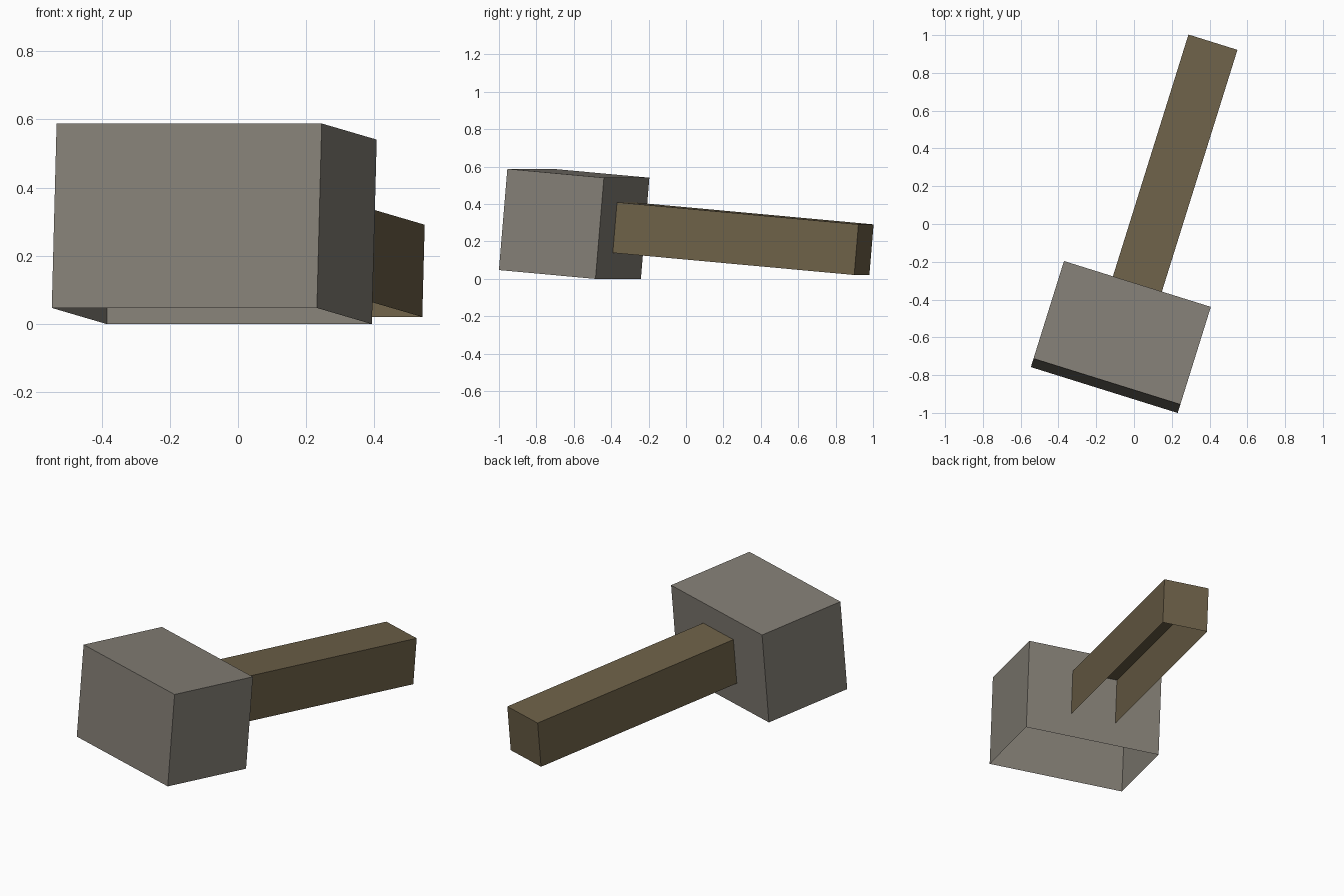
import bpy, bmesh, math
from mathutils import Vector, Matrix

if "Cube" in bpy.data.objects:
    bpy.data.objects.remove(bpy.data.objects["Cube"])

UNIT = 0.543  # side of the square hammer head section


def make_material(name, rgb):
    m = bpy.data.materials.new(name)
    m.diffuse_color = (*rgb, 1.0)
    m.use_nodes = True
    m.node_tree.nodes["Principled BSDF"].inputs["Base Color"].default_value = m.diffuse_color
    return m


stone = make_material("warm grey", (0.231, 0.212, 0.181))
wood = make_material("dark brown", (0.153, 0.119, 0.065))

# Shared pose: the joint between head and handle, turned and tipped as the tool lies
pose = (Matrix.Translation((0.011, -0.340, 0.2705))
        @ Matrix.Rotation(math.radians(-17.35), 4, 'Z')
        @ Matrix.Rotation(math.radians(-5.0), 4, 'X'))


def open_box(name, size, center, open_sides, material):
    """Thin-shelled box without the faces that point along open_sides."""
    bm = bmesh.new()
    bmesh.ops.create_cube(bm, size=1.0)
    bm.normal_update()
    gone = [f for f in bm.faces
            if any(f.normal.dot(Vector(d)) > 0.9 for d in open_sides)]
    bmesh.ops.delete(bm, geom=gone, context='FACES')
    bmesh.ops.scale(bm, vec=size, verts=bm.verts)
    bmesh.ops.translate(bm, vec=center, verts=bm.verts)
    mesh = bpy.data.meshes.new(name)
    bm.to_mesh(mesh)
    bm.free()
    mesh.materials.append(material)
    obj = bpy.data.objects.new(name, mesh)
    obj.matrix_world = pose
    bpy.context.collection.objects.link(obj)
    return obj


DOWN, FORWARD = (0, 0, -1), (0, -1, 0)

# Hammer head: hollow block with an open underside
open_box("hammer_head", (1.5 * UNIT, UNIT, UNIT), (0, -UNIT / 2, 0), [DOWN], stone)

# Handle: square beam, open underneath and where it meets the head
open_box("handle", (UNIT / 2, 2.5 * UNIT, UNIT / 2), (0, 1.25 * UNIT, 0.004),
         [DOWN, FORWARD], wood)
